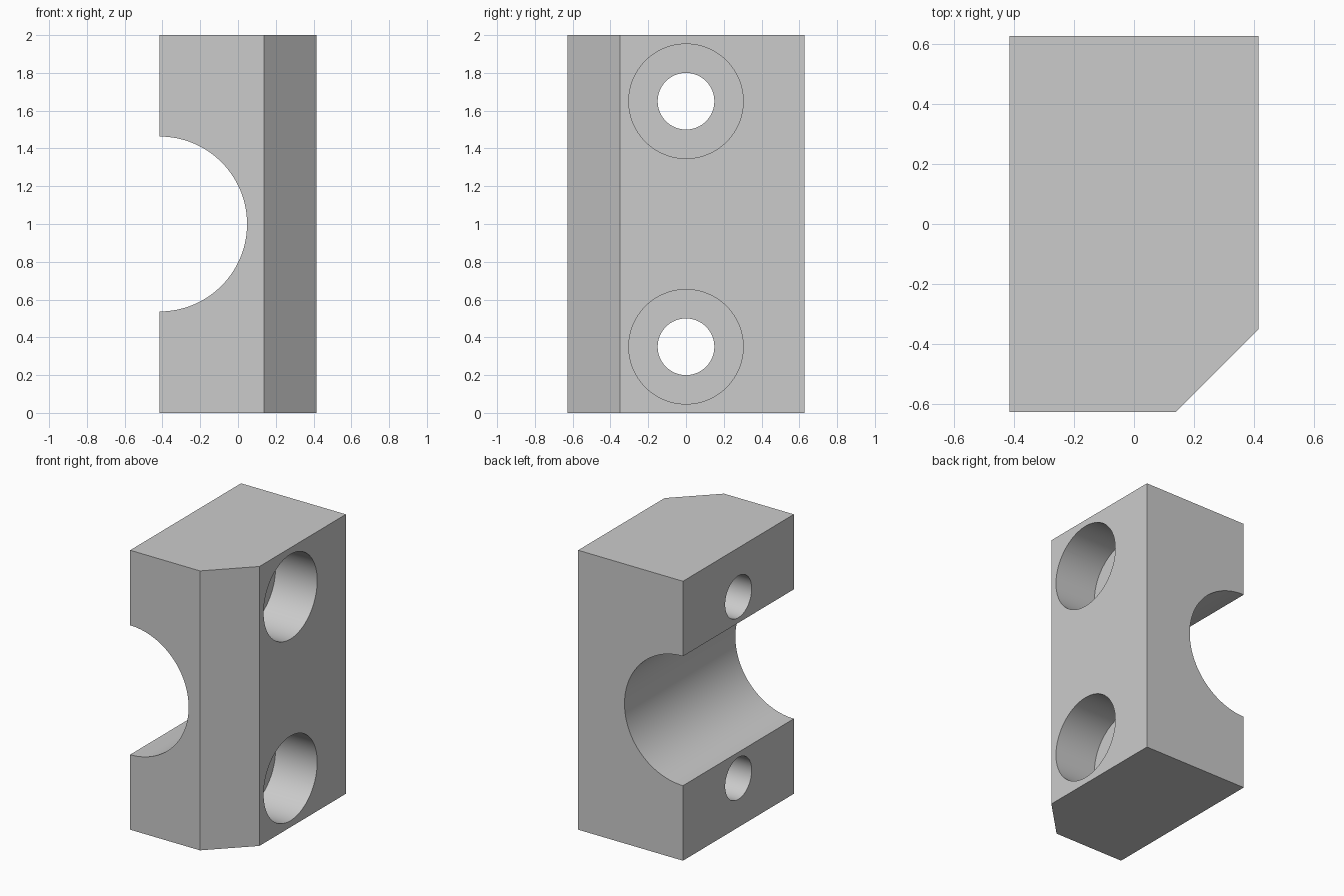
import bpy
import bmesh
from math import radians

default = bpy.data.objects.get("Cube")
if default:
    bpy.data.objects.remove(default, do_unlink=True)

HX, HY, HEIGHT = 0.415, 0.627, 2.0
CHAMFER = 0.277
BORE_R = 0.463
HOLE_R, COUNTERBORE_R, COUNTERBORE_DEPTH = 0.15, 0.303, 0.33
HOLE_HEIGHTS = (0.35, 1.65)

# Material
grey = bpy.data.materials.new("plain grey")
grey.use_nodes = True
colour = (0.6, 0.6, 0.6, 1)
grey.diffuse_color = colour
grey.node_tree.nodes["Principled BSDF"].inputs["Base Color"].default_value = colour

# Block: plan outline with one chamfered corner, extruded upwards
outline = [(-HX, -HY), (HX - CHAMFER, -HY), (HX, CHAMFER - HY), (HX, HY), (-HX, HY)]
bm = bmesh.new()
base = bm.faces.new([bm.verts.new((x, y, 0)) for x, y in outline])
top = bmesh.ops.extrude_face_region(bm, geom=[base])["geom"]
bmesh.ops.translate(bm, vec=(0, 0, HEIGHT),
                    verts=[v for v in top if isinstance(v, bmesh.types.BMVert)])
bmesh.ops.recalc_face_normals(bm, faces=bm.faces)
mesh = bpy.data.meshes.new("clamp_block")
bm.to_mesh(mesh)
bm.free()
block = bpy.data.objects.new("clamp_block", mesh)
bpy.context.collection.objects.link(block)
mesh.materials.append(grey)


def cut_cylinder(name, radius, length, location, rotation, sides):
    """Subtract a round cutter from the block and discard it."""
    bpy.ops.mesh.primitive_cylinder_add(vertices=sides, radius=radius, depth=length,
                                        location=location, rotation=rotation)
    cutter = bpy.context.object
    cutter.name = name
    cutter.hide_render = True
    cutter.data.materials.append(grey)
    mod = block.modifiers.new(name, "BOOLEAN")
    mod.operation = "DIFFERENCE"
    mod.solver = "EXACT"
    mod.object = cutter
    bpy.context.view_layer.objects.active = block
    bpy.ops.object.modifier_apply(modifier=name)
    bpy.data.objects.remove(cutter, do_unlink=True)


# Half-round bore running front to back along the right side
cut_cylinder("bore_cutter", BORE_R, 2 * HY + 1, (-HX, 0, HEIGHT / 2),
             (radians(90), 0, 0), 128)

# Bolt holes through the block, counterbored from the left side
along_x = (0, radians(90), 0)
for z in HOLE_HEIGHTS:
    cut_cylinder("bolt_hole_cutter", HOLE_R, 2 * HX + 1, (0, 0, z), along_x, 64)
    cut_cylinder("counterbore_cutter", COUNTERBORE_R, 2 * COUNTERBORE_DEPTH,
                 (HX, 0, z), along_x, 96)

# Smooth round walls, crisp edges
bpy.ops.object.select_all(action="DESELECT")
block.select_set(True)
bpy.context.view_layer.objects.active = block
bpy.ops.object.shade_smooth_by_angle(angle=radians(30))
